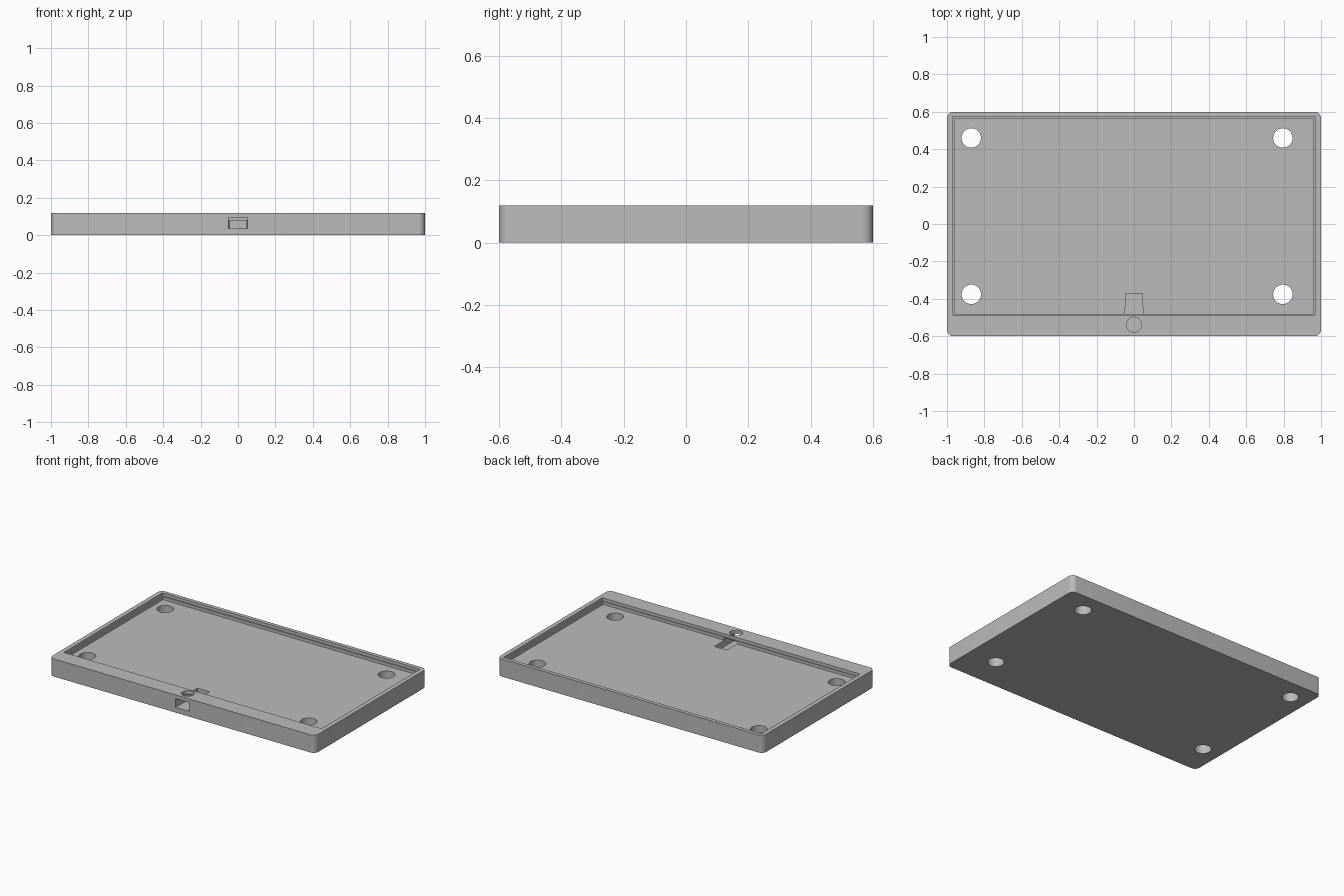
import bpy, bmesh, math

if "Cube" in bpy.data.objects:
    bpy.data.objects.remove(bpy.data.objects["Cube"])

grey = bpy.data.materials.new("plain grey")
grey.diffuse_color = (0.5, 0.5, 0.5, 1)
grey.use_nodes = True
grey.node_tree.nodes["Principled BSDF"].inputs["Base Color"].default_value = grey.diffuse_color


def prism(name, points, z0, z1):
    """Upright solid from an outline."""
    bm = bmesh.new()
    base = bm.faces.new([bm.verts.new((x, y, z0)) for x, y in points])
    top = bmesh.ops.extrude_face_region(bm, geom=[base])["geom"]
    for v in top:
        if isinstance(v, bmesh.types.BMVert):
            v.co.z = z1
    bmesh.ops.recalc_face_normals(bm, faces=bm.faces)
    mesh = bpy.data.meshes.new(name)
    bm.to_mesh(mesh)
    bm.free()
    mesh.materials.append(grey)
    ob = bpy.data.objects.new(name, mesh)
    bpy.context.collection.objects.link(ob)
    return ob


def rect(x0, x1, y0, y1):
    return [(x0, y0), (x1, y0), (x1, y1), (x0, y1)]


def circle(cx, cy, r, n=40):
    return [(cx + r * math.cos(math.tau * i / n), cy + r * math.sin(math.tau * i / n))
            for i in range(n)]


def rounded(hx, hy, r, n=8):
    pts = []
    for k, (sx, sy) in enumerate([(1, 1), (-1, 1), (-1, -1), (1, -1)]):
        for i in range(n + 1):
            a = math.pi / 2 * (k + i / n)
            pts.append((sx * (hx - r) + r * math.cos(a), sy * (hy - r) + r * math.sin(a)))
    return pts


# Tray body with rounded upright corners
tray = prism("tray", rounded(1.0, 0.6, 0.035), 0, 0.12)

# Stepped recess: wider lip above the floor pocket
cutters = [
    prism("pocket_cutter", rect(-0.96, 0.96, -0.48, 0.565), 0.08, 0.2),
    prism("lip_cutter", rect(-0.97, 0.97, -0.486, 0.574), 0.1, 0.2),
]

# Cable slot through the front wall, narrowing into the floor
half = [(0.05, -0.7), (0.05, -0.48), (0.046, -0.435), (0.046, -0.372)]
slot = half + [(-x, y) for x, y in reversed(half)]
cutters.append(prism("slot_cutter", slot, 0.035, 0.095))

# Round opening above the slot
cutters.append(prism("button_hole_cutter", circle(0, -0.538, 0.04), 0.05, 0.2))

# Four through holes
for x in (-0.87, 0.796):
    for y in (-0.376, 0.46):
        cutters.append(prism("screw_hole_cutter", circle(x, y, 0.052), -0.1, 0.2))

bpy.context.view_layer.objects.active = tray
for c in cutters:
    mod = tray.modifiers.new(c.name, 'BOOLEAN')
    mod.operation = 'DIFFERENCE'
    mod.solver = 'EXACT'
    mod.object = c
    bpy.ops.object.modifier_apply(modifier=mod.name)
    bpy.data.objects.remove(c)

# Smooth corners and hole walls, crisp edges elsewhere
bpy.ops.object.select_all(action='DESELECT')
tray.select_set(True)
bpy.ops.object.shade_smooth_by_angle(angle=math.radians(30))
